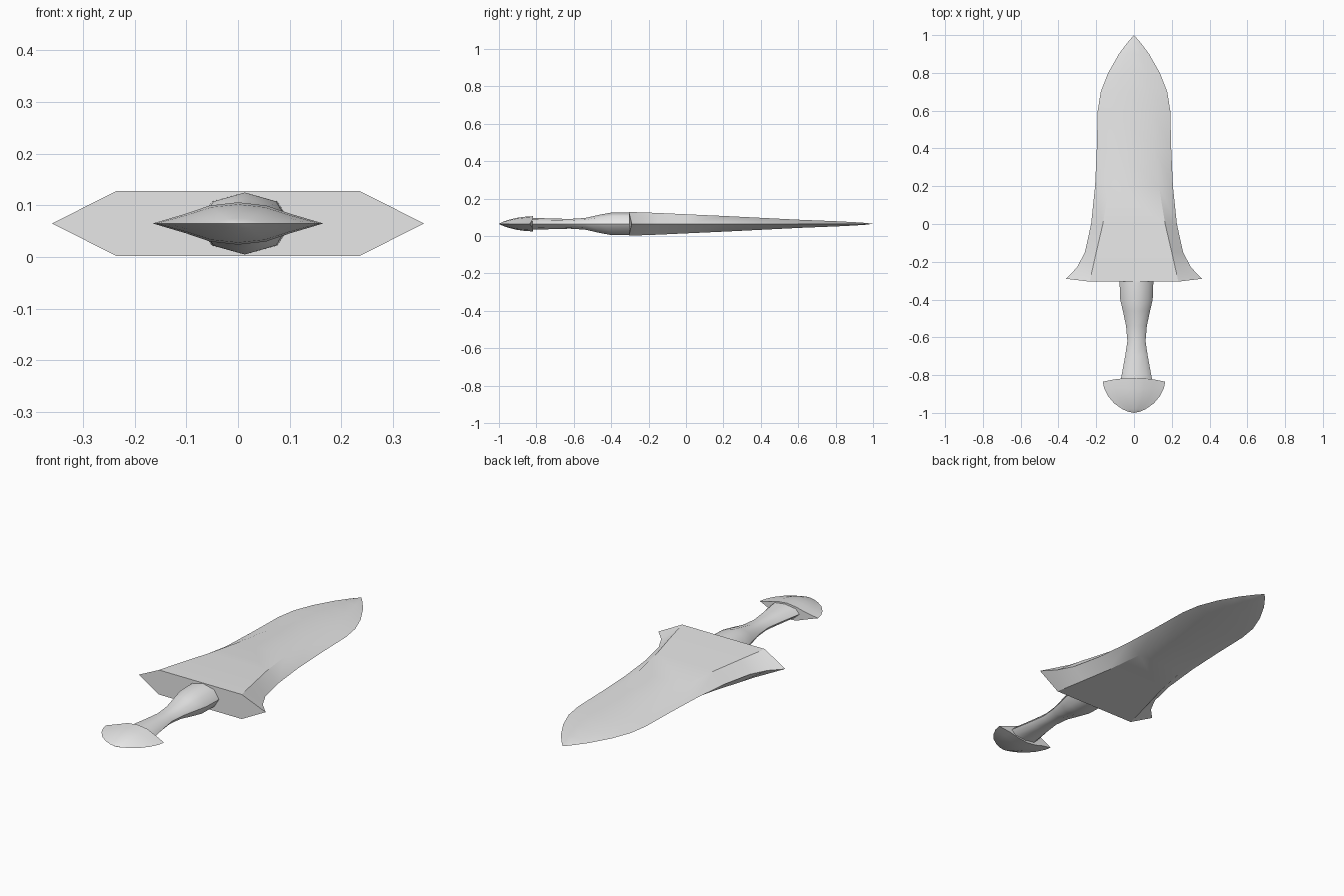
import bpy, bmesh, math

cube = bpy.data.objects.get("Cube")
if cube:
    bpy.data.objects.remove(cube)

MID = 0.065  # height of the dagger's centre plane

steel = bpy.data.materials.new("plain_grey")
steel.use_nodes = True
GREY = (0.8, 0.8, 0.8, 1)
steel.diffuse_color = GREY
steel.node_tree.nodes["Principled BSDF"].inputs["Base Color"].default_value = GREY


def loft(name, rings, angle):
    """Skin equal-length rings of points, cap both ends, shade by angle."""
    bm = bmesh.new()
    loops = [[bm.verts.new(p) for p in ring] for ring in rings]
    n = len(loops[0])
    for a, b in zip(loops, loops[1:]):
        for i in range(n):
            j = (i + 1) % n
            bm.faces.new((a[i], a[j], b[j], b[i]))
    bm.faces.new(loops[0])
    bm.faces.new(loops[-1])
    bmesh.ops.remove_doubles(bm, verts=bm.verts, dist=0.0004)
    bmesh.ops.recalc_face_normals(bm, faces=bm.faces)
    mesh = bpy.data.meshes.new(name)
    bm.to_mesh(mesh)
    bm.free()
    mesh.materials.append(steel)
    ob = bpy.data.objects.new(name, mesh)
    bpy.context.collection.objects.link(ob)
    bpy.ops.object.select_all(action='DESELECT')
    bpy.context.view_layer.objects.active = ob
    ob.select_set(True)
    bpy.ops.object.shade_smooth_by_angle(angle=math.radians(angle))
    return ob


def mirrored(quarter):
    """Complete an outline from its right-hand top quarter (edge to centre)."""
    top = quarter + [(-x, y, z) for x, y, z in reversed(quarter) if x > 0]
    low = [(x, y, -z) for x, y, z in reversed(top[1:-1])]
    return [(x, y, z + MID) for x, y, z in top + low]


# Blade: y, half width, half width of flat, half thickness
blade = [(-0.29, 0.36, 0.235, 0.063), (-0.23, 0.302, 0.218, 0.061),
         (-0.15, 0.26, 0.2, 0.058), (0, 0.227, 0.165, 0.051),
         (0.2, 0.206, 0.132, 0.042), (0.4, 0.197, 0.11, 0.032),
         (0.6, 0.192, 0.1, 0.022), (0.7, 0.176, 0.09, 0.018),
         (0.8, 0.137, 0.068, 0.014), (0.9, 0.08, 0.038, 0.009),
         (0.96, 0.035, 0.016, 0.005), (1, 0.0002, 0.0001, 0.0001)]
rings = []
for k, (y, w, f, h) in enumerate(blade):
    inset = 0.015 if k == 0 else 0  # base bulges back from its tips
    rings.append(mirrored([(w, y, 0), (f, y - inset, h)]))
loft("blade", rings, 30)

# Grip: y, half width, half thickness; eight-sided and slightly off centre
grip = [(-0.29, 0.09, 0.06), (-0.4, 0.086, 0.06), (-0.46, 0.072, 0.049),
        (-0.54, 0.055, 0.031), (-0.62, 0.048, 0.026), (-0.7, 0.06, 0.028),
        (-0.83, 0.084, 0.032)]
rings = [[(0.013 + w * math.cos(i * math.pi / 4), y,
           MID + h * math.sin(i * math.pi / 4)) for i in range(8)]
         for y, w, h in grip]
loft("grip", rings, 50)

# Pommel: lens section that shrinks to a rounded end
pommel = [(-0.835, 0.165, 0.041), (-0.87, 0.158, 0.037),
          (-0.91, 0.138, 0.031), (-0.95, 0.105, 0.021),
          (-0.98, 0.062, 0.01), (-0.994, 0.03, 0.004),
          (-1, 0.0002, 0.0001)]
rings = []
for k, (y, w, h) in enumerate(pommel):
    lip = 0.018 if k == 0 else 0  # middle of the collar reaches up the grip
    rings.append(mirrored([(w, y, 0), (0.62 * w, y + lip * 0.7, 0.45 * h),
                           (0.33 * w, y + lip, 0.85 * h), (0, y + lip, h)]))
loft("pommel", rings, 40)
